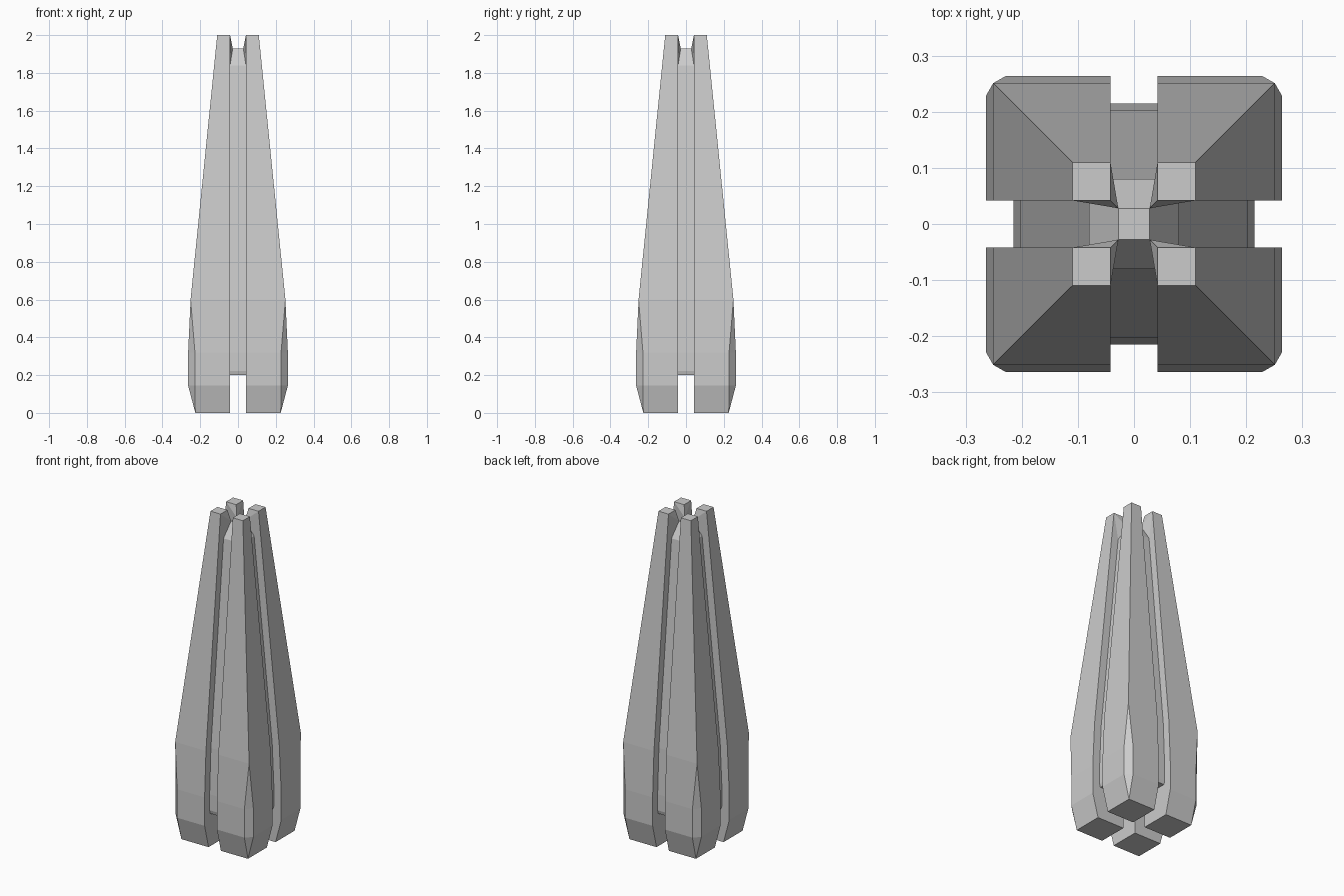
import bpy, bmesh
from math import pi
from mathutils import Matrix

cube = bpy.data.objects.get("Cube")
if cube:
    bpy.data.objects.remove(cube, do_unlink=True)

grey = bpy.data.materials.new("plain_grey")
grey.use_nodes = True
colour = (0.6, 0.6, 0.6, 1)
grey.diffuse_color = colour
grey.node_tree.nodes["Principled BSDF"].inputs["Base Color"].default_value = colour

GAP = 0.042      # half width of the slots between the fins
TIP = 0.11       # outer reach of each fin at the top
NECK = 0.08      # reach of the core where its cap begins
CAP = 0.028      # half width of the core cap


def finish(bm, name, turn):
    bmesh.ops.remove_doubles(bm, verts=bm.verts, dist=0.0005)
    bmesh.ops.recalc_face_normals(bm, faces=bm.faces)
    bm.transform(Matrix.Rotation(turn * pi / 2, 4, "Z"))
    mesh = bpy.data.meshes.new(name)
    bm.to_mesh(mesh)
    bm.free()
    mesh.materials.append(grey)
    bpy.context.collection.objects.link(bpy.data.objects.new(name, mesh))


def loft(name, rings, turn):
    """Skin a stack of rings and close both ends."""
    bm = bmesh.new()
    rows = [[bm.verts.new(p) for p in ring] for ring in rings]
    for low, high in zip(rows, rows[1:]):
        for i in range(len(low)):
            j = (i + 1) % len(low)
            bm.faces.new((low[i], low[j], high[j], high[i]))
    bm.faces.new(rows[0])
    bm.faces.new(rows[-1])
    finish(bm, name, turn)


def hull(name, points, turn):
    bm = bmesh.new()
    for p in points:
        bm.verts.new(p)
    bmesh.ops.convex_hull(bm, input=bm.verts)
    finish(bm, name, turn)


# Fins: height, outer reach, start of the corner chamfer
fin_profile = [(0, 0.226, 0.226), (0.145, 0.264, 0.228), (0.32, 0.264, 0.228),
               (0.6, 0.251, 0.251), (2, TIP, TIP)]
fin_rings = [[(GAP, GAP, z), (r, GAP, z), (r, c, z), (c, r, z), (GAP, r, z)]
             for z, r, c in fin_profile]

# Webs that join the fin tips to the core cap
web = [(GAP, GAP, 2), (TIP, GAP, 2), (GAP, TIP, 2), (CAP, CAP, 1.93),
       (NECK, GAP, 1.84), (GAP, NECK, 1.84), (GAP, GAP, 1.84)]

for turn, side in enumerate(("back_left", "back_right", "front_right", "front_left")):
    loft("fin_" + side, fin_rings, turn)
    hull("tip_web_" + side, web, turn)

# Core: two crossed slabs, height, reach, half width
core_profile = [(0.2, 0.209, GAP), (0.222, 0.215, GAP), (0.32, 0.215, GAP),
                (0.6, 0.203, GAP), (1.84, NECK, GAP), (1.93, CAP, CAP)]
core_rings = [[(w, r, z), (-w, r, z), (-w, -r, z), (w, -r, z)]
              for z, r, w in core_profile]
for turn, way in enumerate(("lengthwise", "crosswise")):
    loft("core_slab_" + way, core_rings, turn)
